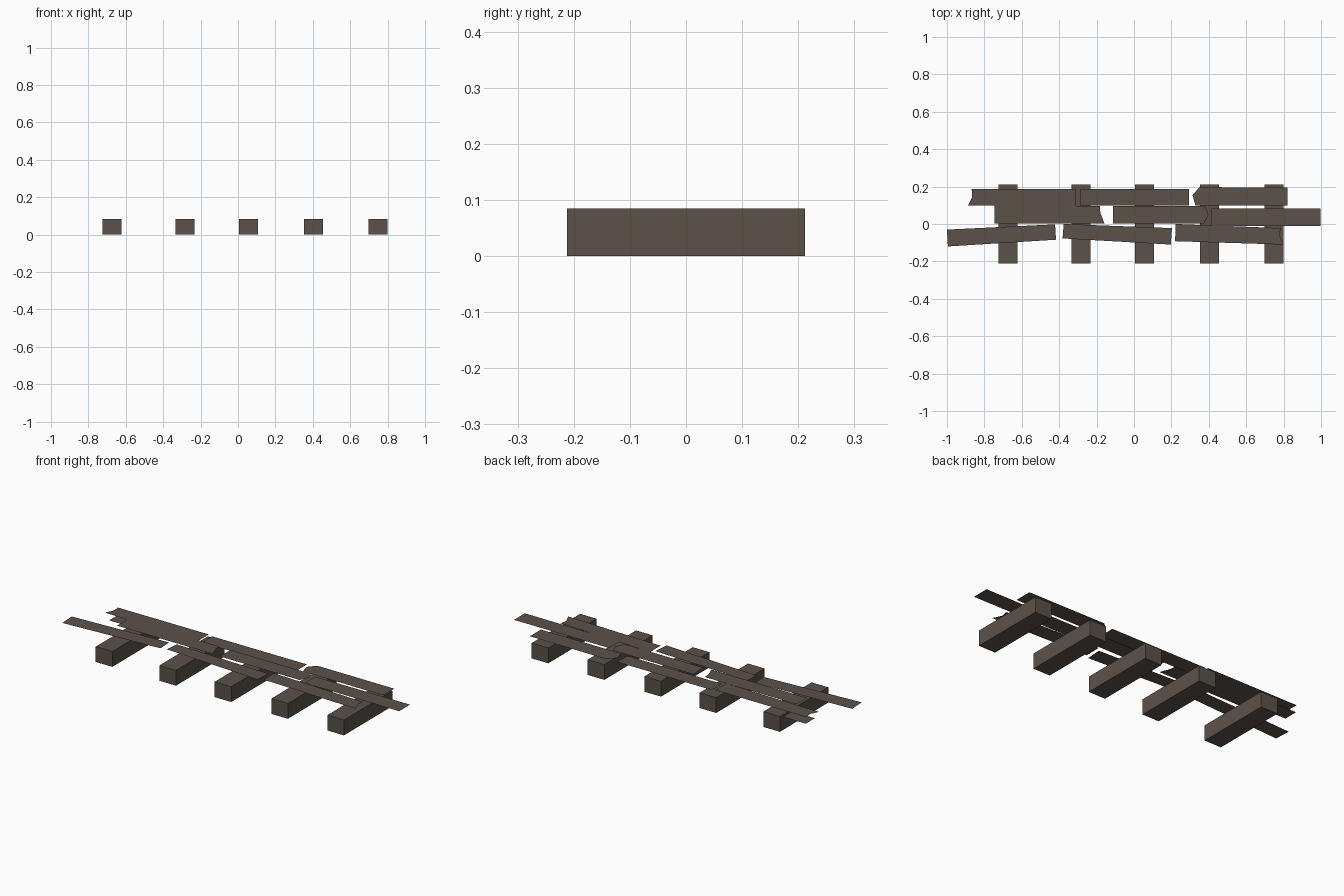
import bpy, bmesh

wood = bpy.data.materials.new("weathered dark wood")
wood.diffuse_color = (0.105, 0.085, 0.068, 1)


def finish(bm, name):
    mesh = bpy.data.meshes.new(name)
    bm.to_mesh(mesh)
    bm.free()
    mesh.materials.append(wood)
    ob = bpy.data.objects.new(name, mesh)
    bpy.context.collection.objects.link(ob)
    return ob


def beam(i, x):
    bm = bmesh.new()
    bmesh.ops.create_cube(bm, size=1)
    bmesh.ops.scale(bm, vec=(0.102, 0.424, 0.085), verts=bm.verts)
    bmesh.ops.translate(bm, vec=(x, 0, 0.0425), verts=bm.verts)
    finish(bm, f"cross_beam_{i}")


def plank(name, outline, z):
    # paper-thin board with its outline listed counter-clockwise
    bm = bmesh.new()
    bm.faces.new([bm.verts.new((x, y, z)) for x, y in outline])
    bm.normal_update()
    finish(bm, name)


# Cross beams
for i, x in enumerate((-0.674, -0.283, 0.056, 0.404, 0.748)):
    beam(i + 1, x)

# Back row of boards, with ragged ends
plank("back_board_left", [(-0.887, 0.10), (-0.31, 0.09), (-0.31, 0.187),
                          (-0.868, 0.187), (-0.865, 0.145)], 0.111)
plank("back_board_centre", [(-0.29, 0.098), (0.293, 0.098), (0.293, 0.187), (-0.29, 0.187)], 0.106)
plank("back_board_right", [(0.328, 0.10), (0.822, 0.098), (0.822, 0.195),
                           (0.35, 0.197), (0.313, 0.155)], 0.11)
# Slipped broken piece under the back row
plank("fallen_board_piece", [(-0.865, 0.105), (-0.66, 0.105), (-0.66, 0.185), (-0.865, 0.185)], 0.072)

# Middle row
plank("middle_board_left", [(-0.745, 0.003), (-0.158, 0.003), (-0.18, 0.06),
                            (-0.182, 0.095), (-0.745, 0.095)], 0.114)
plank("middle_board_centre", [(-0.113, 0.003), (0.375, 0.003), (0.398, 0.05),
                              (0.38, 0.097), (-0.113, 0.097)], 0.112)
plank("middle_board_right", [(0.415, -0.010), (0.998, -0.012), (0.998, 0.083), (0.415, 0.083)], 0.111)

# Front row, slightly skewed
plank("front_board_left", [(-0.995, -0.12), (-0.417, -0.084), (-0.422, -0.002), (-1.0, -0.03)], 0.109)
plank("front_board_centre", [(-0.382, -0.077), (0.197, -0.11), (0.203, -0.022), (-0.376, 0.0)], 0.11)
plank("front_board_right", [(0.22, -0.092), (0.80, -0.11), (0.778, -0.06),
                            (0.785, -0.022), (0.222, 0.0)], 0.109)
